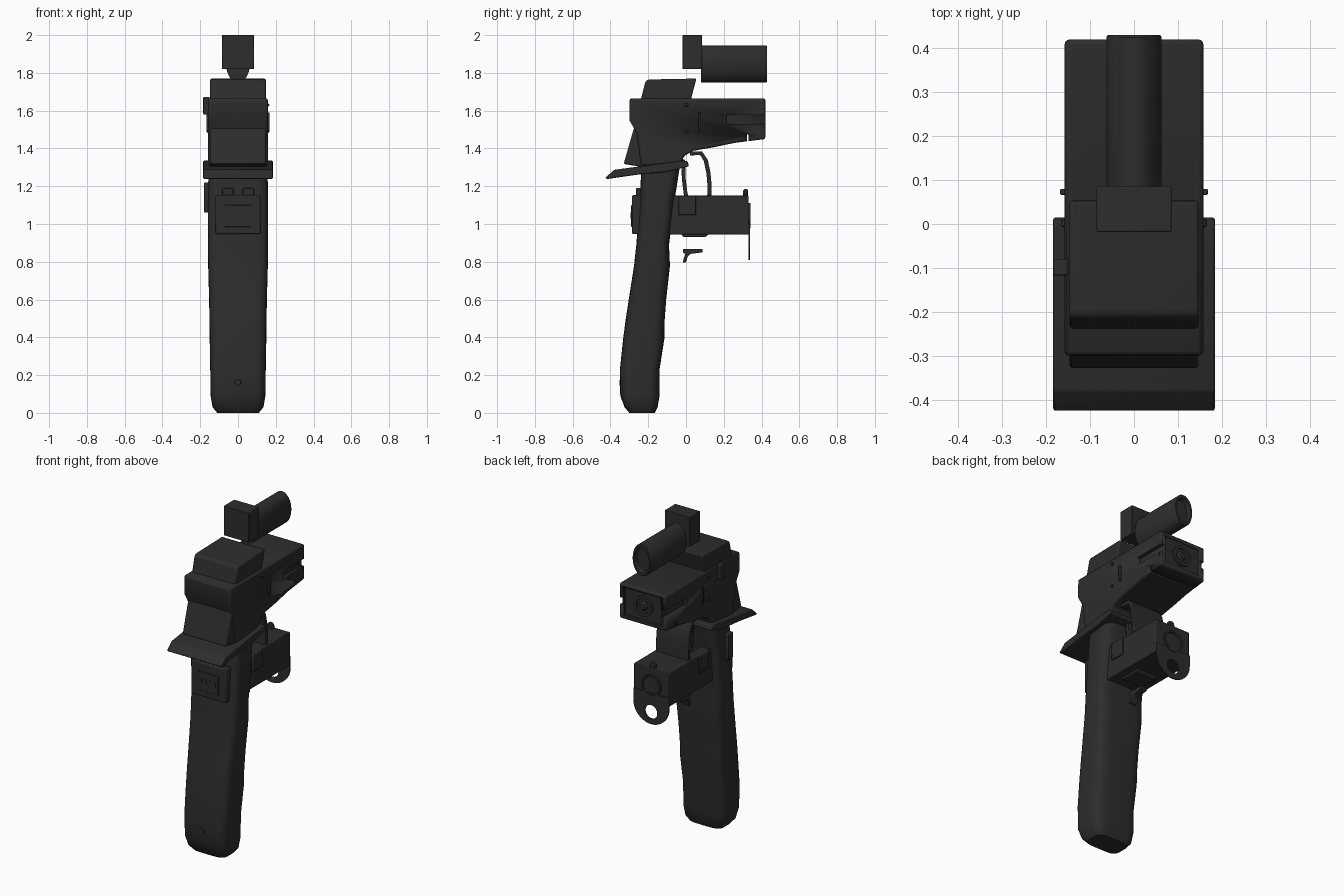
import bpy, bmesh, math
from mathutils import Vector, Matrix

if "Cube" in bpy.data.objects:
    bpy.data.objects.remove(bpy.data.objects["Cube"], do_unlink=True)

black = bpy.data.materials.new("matte_black")
black.use_nodes = True
black.diffuse_color = (0.026, 0.026, 0.026, 1)
black.node_tree.nodes["Principled BSDF"].inputs["Base Color"].default_value = black.diffuse_color


def finish(name, bm, bevel=0.0, segments=2):
    bmesh.ops.recalc_face_normals(bm, faces=bm.faces[:])
    mesh = bpy.data.meshes.new(name)
    bm.to_mesh(mesh)
    bm.free()
    mesh.materials.append(black)
    ob = bpy.data.objects.new(name, mesh)
    bpy.context.collection.objects.link(ob)
    if bevel:
        mod = ob.modifiers.new("Bevel", 'BEVEL')
        mod.width, mod.segments, mod.limit_method = bevel, segments, 'ANGLE'
    bpy.ops.object.select_all(action='DESELECT')
    ob.select_set(True)
    bpy.context.view_layer.objects.active = ob
    bpy.ops.object.shade_smooth_by_angle(angle=math.radians(35))
    return ob


def side_profile(name, points, half, bevel=0.0, segments=2):
    """Extrude a (y, z) outline across x."""
    bm = bmesh.new()
    face = bm.faces.new([bm.verts.new((-half, y, z)) for y, z in points])
    ext = bmesh.ops.extrude_face_region(bm, geom=[face])["geom"]
    bmesh.ops.translate(bm, vec=(2 * half, 0, 0),
                        verts=[v for v in ext if isinstance(v, bmesh.types.BMVert)])
    return finish(name, bm, bevel, segments)


def box(name, x, y, z, bevel=0.0):
    bm = bmesh.new()
    bmesh.ops.create_cube(bm, size=1)
    for v in bm.verts:
        v.co = [lo + (hi - lo) * (c + 0.5) for c, (lo, hi) in zip(v.co, (x, y, z))]
    return finish(name, bm, bevel)


def barrel(name, stations, centre_z, ratio=1.0, sides=32, x=0):
    """Loft (y, radius) rings along y; ratio stretches the height."""
    bm = bmesh.new()
    rings = []
    for y, r in stations:
        rings.append([bm.verts.new((x + r * math.cos(a), y, centre_z + ratio * r * math.sin(a)))
                      for a in (2 * math.pi * i / sides for i in range(sides))])
    for a, b in zip(rings, rings[1:]):
        for i in range(sides):
            j = (i + 1) % sides
            bm.faces.new((a[i], a[j], b[j], b[i]))
    bm.faces.new(rings[0])
    bm.faces.new(rings[-1])
    return finish(name, bm)


def cut(ob, cutter):
    mod = ob.modifiers.new("Cut", 'BOOLEAN')
    mod.operation, mod.solver, mod.object = 'DIFFERENCE', 'EXACT', cutter
    cutter.hide_render = True
    cutter.hide_set(True)


def ribbon(name, path, thickness, half):
    """Closed strip of even thickness following a (y, z) path."""
    pts = [Vector(p) for p in path]
    edge = []
    for i, p in enumerate(pts):
        t = (pts[min(i + 1, len(pts) - 1)] - pts[max(i - 1, 0)]).normalized()
        edge.append(p + Vector((-t.y, t.x)) * thickness)
    return side_profile(name, [tuple(p) for p in pts + edge[::-1]], half, 0.004)


# Grip: rounded-rectangle loft (z, back y, front y, half width)
bm = bmesh.new()
rings = []
for z, back, front, w in [(0, -.30, -.165, .11), (.03, -.325, -.15, .135), (.09, -.348, -.14, .145),
                          (.23, -.35, -.14, .147), (.39, -.333, -.115, .15), (.49, -.32, -.113, .151),
                          (.6, -.303, -.105, .153), (.78, -.275, -.085, .158), (.89, -.263, -.09, .16),
                          (1.13, -.245, -.06, .16), (1.32, -.235, -.03, .155)]:
    ring = []
    for i in range(40):
        a = 2 * math.pi * i / 40
        c, s = math.cos(a), math.sin(a)
        px = w * math.copysign(abs(c) ** .42, c)
        py = (back + front) / 2 + (front - back) / 2 * math.copysign(abs(s) ** .5, s)
        ring.append(bm.verts.new((px, py, z)))
    rings.append(ring)
for a, b in zip(rings, rings[1:]):
    for i in range(40):
        bm.faces.new((a[i], a[(i + 1) % 40], b[(i + 1) % 40], b[i]))
bm.faces.new(rings[0])
bm.faces.new(rings[-1])
finish("grip", bm)
barrel("grip_stud", [(-.353, .014), (-.33, .026)], .16, sides=16)

# Main body with side channels, underside slot and front recess
body = side_profile("main_body", [(-.30, 1.66), (-.30, 1.55), (-.26, 1.48), (-.238, 1.31), (-.03, 1.31),
                                  (-.01, 1.36), (.04, 1.388), (.14, 1.405), (.26, 1.43), (.42, 1.45),
                                  (.42, 1.665), (-.29, 1.665)], .158, .014, 3)
for s in (-1, 1):
    cut(body, box("channel_cutter", sorted((s * .135, s * .2)), (.215, .5), (1.53, 1.578)))
cut(body, box("underside_slot_cutter", (-.2, .2), (.322, .332), (1.4, 1.475)))
cut(body, box("front_recess_cutter", (-.125, .125), (.405, .5), (1.475, 1.645)))
barrel("front_lens", [(.40, .062), (.418, .062), (.418, .045), (.41, .042), (.41, .028), (.422, .018)], 1.56)

side_profile("top_housing", [(-.24, 1.655), (-.215, 1.755), (-.2, 1.765), (.055, 1.77), (.025, 1.655)], .147, .008)
side_profile("back_fairing", [(-.275, 1.51), (-.33, 1.318), (-.22, 1.3), (-.22, 1.51)], .147, .008)
side_profile("hand_guard", [(-.427, 1.245), (-.38, 1.287), (-.02, 1.335), (.008, 1.333), (.016, 1.305),
                            (-.11, 1.275), (-.25, 1.262), (-.42, 1.238)], .184, .008)

# Body side details
for s in (-1, 1):
    box("side_rib", sorted((s * .15, s * .168)), (.066, .08), (1.49, 1.59), .003)
    for z in (1.49, 1.63):
        barrel("side_pin", [(-.008, .004), (-.004, .009), (.008, .009), (.012, .004)], z, x=s * .157, sides=12)
box("side_switch", (-.184, -.15), (-.117, -.08), (1.58, 1.672), .004)
box("grip_lever", (-.18, -.15), (-.2, -.15), (1.06, 1.22), .006)

# Floating sight
box("sight_block", (-.085, .085), (-.018, .085), (1.82, 2.0), .003)
barrel("sight_tube", [(.08, .063), (.425, .063), (.43, .06), (.43, .05), (.4, .047)], 1.847, 1.55)

# Trigger and its wide guard
ribbon("trigger_guard", [(.02, 1.385), (.085, 1.385), (.115, 1.34), (.13, 1.27), (.136, 1.2), (.134, 1.14)], -.022, .11)
ribbon("trigger", [(-.025, 1.34), (-.022, 1.24), (-.012, 1.16), (.004, 1.1), (.025, 1.05)], .02, .04)

# Lower module, its front plate and fittings
module = box("lower_module", (-.12, .12), (-.09, .332), (.945, 1.15), .004)
cut(module, box("module_slot_cutter", (-.06, .06), (-.06, .05), (1.05, 1.3)))
barrel("module_lens", [(.325, .066), (.342, .066), (.342, .056), (.334, .053)], 1.045)
side_profile("module_belly", [(-.03, .95), (-.015, .932), (.105, .932), (.125, .95)], .07, .004)
barrel("module_knob", [(.303, .016), (.31, .022), (.322, .022), (.328, .016)], 1.162, sides=16)
for s in (-1, 1):
    box("module_side_block", sorted((s * .11, s * .13)), (-.04, .052), (1.047, 1.15), .004)

bm = bmesh.new()
arc = [(.12 * math.cos(a), .93 + .12 * math.sin(a)) for a in
       (math.pi + math.pi * i / 20 for i in range(21))]
outline = [(.12, 1.0), (-.12, 1.0)] + arc
face = bm.faces.new([bm.verts.new((x, .33, z)) for x, z in outline])
ext = bmesh.ops.extrude_face_region(bm, geom=[face])["geom"]
bmesh.ops.translate(bm, vec=(0, .008, 0), verts=[v for v in ext if isinstance(v, bmesh.types.BMVert)])
plate = finish("module_front_plate", bm)
cut(plate, barrel("plate_hole_cutter", [(.3, .042), (.36, .042)], .885))

# Cover on the back of the grip
box("back_cover", (-.118, .118), (-.285, -.2), (.947, 1.153), .006)
box("cover_panel", (-.07, .07), (-.29, -.28), (.985, 1.1), .003)
for s in (-1, 1):
    box("cover_tab", sorted((s * .025, s * .085)), (-.265, -.22), (1.14, 1.19), .004)
for i in range(4):
    box("cover_rib", (-.055 + .032 * i, -.042 + .032 * i), (-.294, -.285), (1.03, 1.06))

# Small loose catch below the module
side_profile("small_catch", [(-.015, .868), (.088, .868), (.088, .85), (.025, .842), (.01, .83),
                             (0, .797), (-.018, .797), (-.004, .842), (-.015, .848)], .022, .003)
